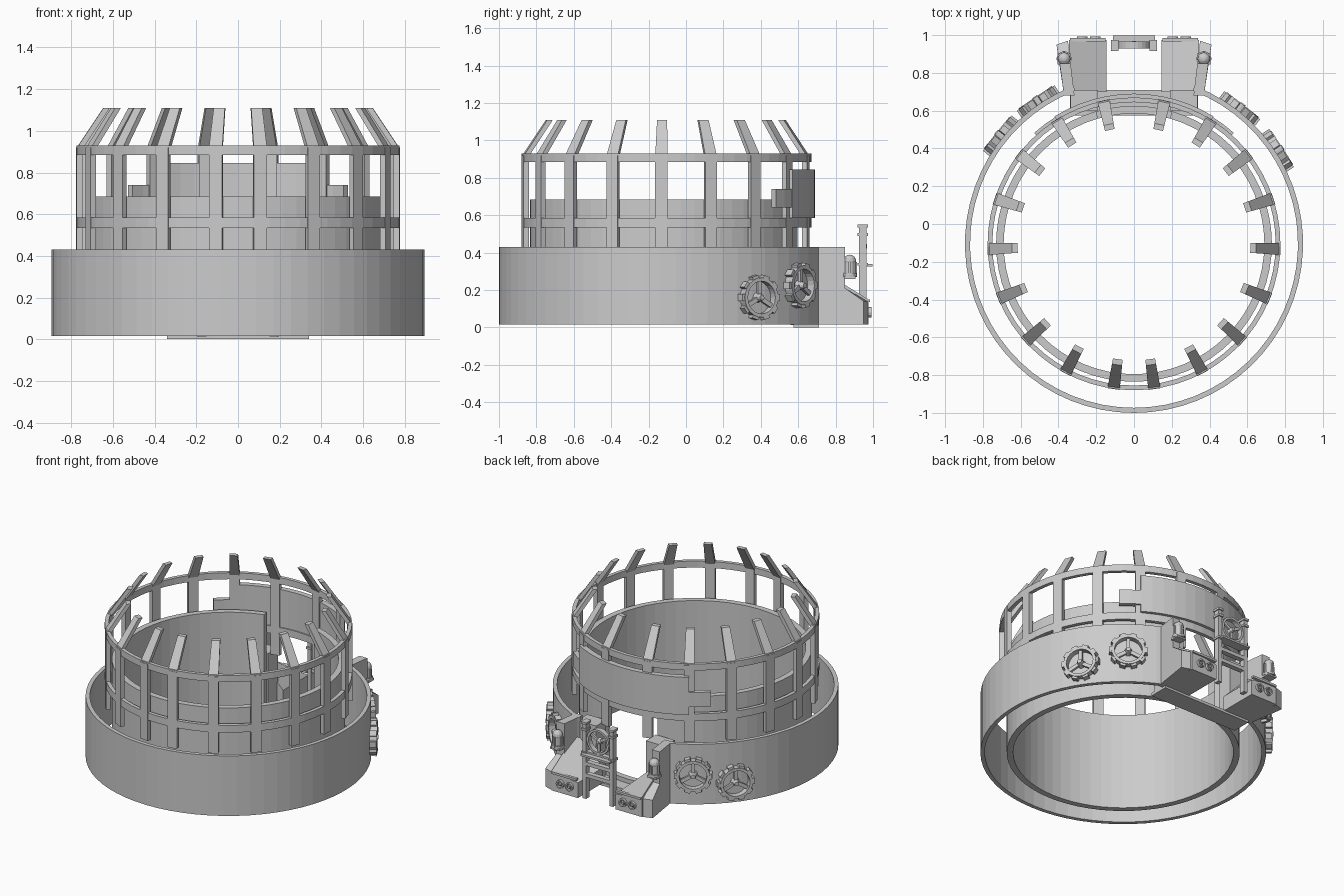
import bpy, bmesh
from math import sin, cos, radians, pi
from mathutils import Matrix, Vector

if "Cube" in bpy.data.objects:
    bpy.data.objects.remove(bpy.data.objects["Cube"])

HOME = Matrix.Translation((0, -0.105, 0))   # axis of all the round walls


def finish(name, bm):
    bmesh.ops.recalc_face_normals(bm, faces=bm.faces)
    me = bpy.data.meshes.new(name)
    bm.to_mesh(me)
    bm.free()
    ob = bpy.data.objects.new(name, me)
    bpy.context.collection.objects.link(ob)
    return ob


def arc(bm, r0, r1, z0, z1, a0=0, a1=360, n=64, mat=HOME, lean=0):
    """Curved wall; angles in degrees from the back (+y) towards +x."""
    full = a1 - a0 >= 360
    rows = []
    for i in range(n if full else n + 1):
        a = radians(a0 + (a1 - a0) * i / n)
        rows.append([bm.verts.new(mat @ Vector((r * sin(a), r * cos(a), z)))
                     for r, z in ((r0, z0), (r1, z0), (r1 - lean, z1), (r0 - lean, z1))])
    for i in range(n):
        p, q = rows[i], rows[(i + 1) % len(rows)]
        for k in range(4):
            bm.faces.new((p[k], p[(k + 1) % 4], q[(k + 1) % 4], q[k]))
    if not full:
        bm.faces.new(rows[0])
        bm.faces.new(rows[-1])


def box(bm, lo, hi, mat=Matrix()):
    lo, hi = Vector(lo), Vector(hi)
    s = hi - lo
    bmesh.ops.create_cube(bm, size=1, matrix=mat @ Matrix.Translation((lo + hi) / 2)
                          @ Matrix.Diagonal((s.x, s.y, s.z, 1)))


def cone(bm, r1, r2, depth, mat, n=12):
    bmesh.ops.create_cone(bm, cap_ends=True, segments=n, radius1=r1, radius2=r2,
                          depth=depth, matrix=mat)


def loft(bm, a, b):
    """Solid between two matching polygons."""
    va, vb = [[bm.verts.new(p) for p in c] for c in (a, b)]
    bm.faces.new(va)
    bm.faces.new(vb)
    for i in range(len(va)):
        j = (i + 1) % len(va)
        bm.faces.new((va[i], va[j], vb[j], vb[i]))


def mirrored(ob):
    ob.modifiers.new("mirror", 'MIRROR')
    return ob


# outer wall, open where the gatehouse stands
bm = bmesh.new()
arc(bm, 0.868, 0.895, 0.015, 0.43, 21, 339, 58)
finish("outer_wall", bm)

# inner wall with a gap at the back, on a closed foot ring
bm = bmesh.new()
arc(bm, 0.69, 0.73, 0.015, 0.685, 16, 344, 58)
finish("inner_wall", bm)
bm = bmesh.new()
arc(bm, 0.69, 0.73, 0.012, 0.05, -16, 16, 6)
finish("inner_wall_threshold", bm)

# cage: hoops, posts and leaning spikes
bm = bmesh.new()
arc(bm, 0.75, 0.775, 0.535, 0.585)
arc(bm, 0.75, 0.775, 0.885, 0.93)
finish("cage_hoops", bm)
posts, spikes = bmesh.new(), bmesh.new()
for k in range(9):
    for s in (1, -1):
        a = s * (12 + 20 * k)
        arc(posts, 0.748, 0.777, 0.39, 0.92, a - 2.4, a + 2.4, 1)
        arc(spikes, 0.747, 0.777, 0.915, 1.11, a - 2.4, a + 2.4, 1, lean=0.13)
finish("cage_posts", posts)
finish("cage_spikes", spikes)

# curved shield on the back of the cage, with lower end lugs
bm = bmesh.new()
arc(bm, 0.757, 0.795, 0.585, 0.845, -32, 32, 12)
for s in (1, -1):
    arc(bm, 0.757, 0.79, 0.64, 0.74, min(s * 32, s * 42), max(s * 32, s * 42), 2)
finish("back_shield", bm)

# gatehouse floor
bm = bmesh.new()
box(bm, (-0.34, 0.575, 0.0), (0.34, 0.71, 0.02))
finish("gate_floor", bm)

# tower side wing: tall at the wall, stepping down to the outside
bm = bmesh.new()
side = [(0.68, 0.015), (0.97, 0.015), (0.97, 0.14), (0.85, 0.21), (0.85, 0.43), (0.68, 0.43)]
loft(bm, [(0.315 + 0.12 * (y - 0.68), y, z) for y, z in side],
     [(0.37 + 0.14 * (y - 0.68), min(y, 0.95), z) for y, z in side])
mirrored(finish("tower_wing", bm))

# tower inner block with a roof sloping in to the passage
bm = bmesh.new()
loft(bm, [(0.145, y, z) for y, z in ((0.70, 0.015), (0.975, 0.015), (0.975, 0.12), (0.70, 0.12))],
     [(0.345, y, z) for y, z in ((0.70, 0.015), (0.975, 0.015), (0.975, 0.15), (0.70, 0.32))])
box(bm, (0.19, 0.60, 0.015), (0.335, 0.71, 0.40))
box(bm, (0.15, 0.965, 0.135), (0.34, 0.985, 0.15))
mirrored(finish("tower_block", bm))

# pairs of round bolts on the tower faces
bm = bmesh.new()
for x in (0.205, 0.275):
    m = Matrix.Translation((x, 0.98, 0.08)) @ Matrix.Rotation(-pi / 2, 4, 'X')
    arc(bm, 0.019, 0.028, -0.01, 0.012, n=12, mat=m)
    cone(bm, 0.018, 0.008, 0.024, m, 8)
mirrored(finish("tower_bolts", bm))

# domed lamps on the wings
bm = bmesh.new()
at = lambda z: Matrix.Translation((0.37, 0.875, z))
cone(bm, 0.04, 0.04, 0.02, at(0.28))
cone(bm, 0.032, 0.032, 0.07, at(0.32))
bmesh.ops.create_uvsphere(bm, u_segments=12, v_segments=8, radius=0.034, matrix=at(0.355))
for k in range(4):
    box(bm, (0.028, -0.006, -0.04), (0.04, 0.006, 0.03), at(0.32) @ Matrix.Rotation(k * pi / 2, 4, 'Z'))
box(bm, (-0.035, -0.03, -0.015), (0.035, 0.03, 0.0), at(0.275))
mirrored(finish("tower_lamp", bm))

# gate frame between the towers
bm = bmesh.new()
for s in (1, -1):
    x = s * 0.103
    box(bm, (x - 0.014, 0.925, 0.02), (x + 0.014, 0.965, 0.54))
    for z in (0.33, 0.49, 0.535):
        box(bm, (x - 0.02, 0.917, z), (x + 0.02, 0.973, z + 0.015))
for z in (0.17, 0.25, 0.325):
    box(bm, (-0.115, 0.93, z), (0.115, 0.965, z + 0.025))
box(bm, (-0.11, 0.965, 0.325), (0.11, 0.998, 0.338))
finish("gate_frame", bm)


def wheel(name, mat, r, depth, teeth):
    """Hand wheel: rim, three spokes, hub and optional teeth; local z points outward."""
    bm = bmesh.new()
    arc(bm, r * 0.74, r * 0.9, 0, depth, n=24, mat=mat)
    for k in range(3):
        m = mat @ Matrix.Rotation(k * 2 * pi / 3, 4, 'Z')
        box(bm, (-r * 0.1, 0, depth * 0.3), (r * 0.1, r * 0.78, depth * 0.65), m)
    cone(bm, r * 0.24, r * 0.12, depth, mat @ Matrix.Translation((0, 0, depth * 0.6)))
    for k in range(teeth):
        m = mat @ Matrix.Rotation((k + 0.5) * 2 * pi / teeth, 4, 'Z')
        box(bm, (-r * 0.16, r * 0.82, 0), (r * 0.16, r * 1.02, depth * 0.9), m)
    finish(name, bm)


# wheel in the gate frame
wheel("gate_wheel", Matrix.Translation((0, 0.93, 0.435)) @ Matrix.Rotation(-pi / 2, 4, 'X'), 0.095, 0.035, 0)

# toothed wheels on the outer wall, facing outward
for name, deg, z in (("right_near", 38, 0.225), ("right_far", 57, 0.16),
                     ("left_near", -34, 0.225), ("left_far", -51, 0.16)):
    s, c = sin(radians(deg)), cos(radians(deg))
    m = HOME @ Matrix(((-c, 0, s, 0.888 * s), (s, 0, c, 0.888 * c), (0, 1, 0, z), (0, 0, 0, 1)))
    wheel("gear_" + name, m, 0.118, 0.048, 10)
